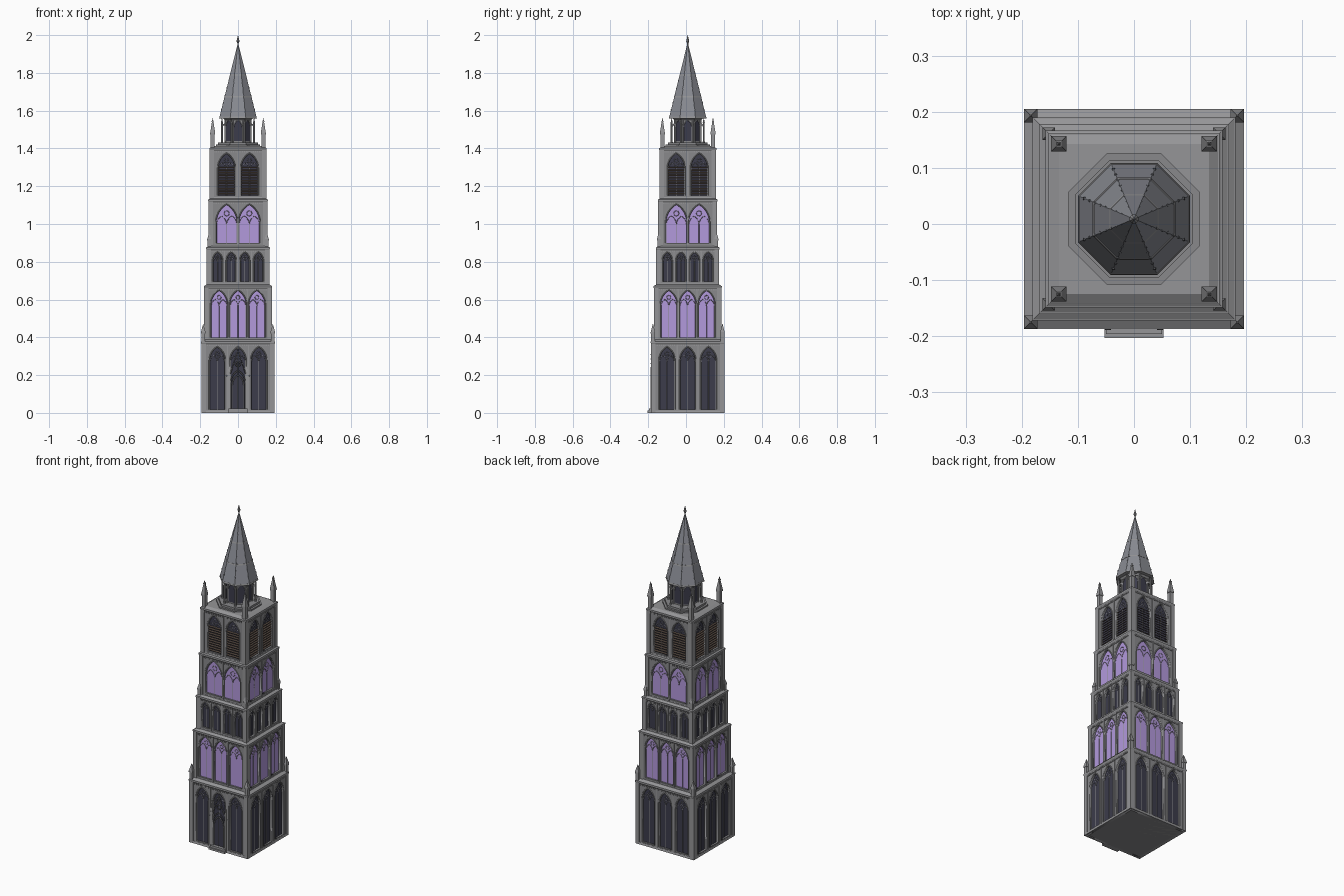
import bpy, bmesh
from math import pi, cos, sin, radians, sqrt
from mathutils import Matrix, Vector

old = bpy.data.objects.get("Cube")
if old:
    bpy.data.objects.remove(old)
CY = 0.009  # tower axis sits slightly behind centre because of the door steps


def material(name, *rgb):
    m = bpy.data.materials.new(name)
    m.use_nodes = True
    m.diffuse_color = (*rgb, 1)
    m.node_tree.nodes["Principled BSDF"].inputs["Base Color"].default_value = (*rgb, 1)
    return m


STONE = material("grey stone", 0.25, 0.25, 0.26)
TRIM = material("pale trim stone", 0.3, 0.3, 0.31)
DARK = material("dark glass", 0.045, 0.045, 0.07)
PURPLE = material("violet glass", 0.45, 0.32, 0.72)
SLATE = material("spire slate", 0.25, 0.26, 0.29)
WOOD = material("dark wood", 0.09, 0.065, 0.05)


def add(name, bm, mat):
    me = bpy.data.meshes.new(name)
    bm.to_mesh(me)
    bm.free()
    me.materials.clear()
    me.materials.append(mat)
    for p in me.polygons:
        p.material_index = 0
    ob = bpy.data.objects.new(name, me)
    ob.location.y = CY
    bpy.context.collection.objects.link(ob)
    return ob


def box(bm, centre, size, tilt=0):
    m = Matrix.Translation(centre) @ Matrix.Rotation(tilt, 4, "X") @ Matrix.Diagonal((*size, 1))
    bmesh.ops.create_cube(bm, size=1, matrix=m)


def prism(bm, n, a0, a1, z0, z1, x=0, y=0):
    """n-sided prism given by the half widths at its bottom and top."""
    k = 1 / cos(pi / n)
    m = Matrix.Translation((x, y, (z0 + z1) / 2)) @ Matrix.Rotation(pi / n, 4, "Z")
    bmesh.ops.create_cone(bm, cap_ends=True, segments=n, radius1=a0 * k, radius2=a1 * k,
                          depth=z1 - z0, matrix=m)


def around(name, me, mat, n=4):
    """Repeat a front-facing mesh on n sides of the tower."""
    bm = bmesh.new()
    for _ in range(n):
        bm.from_mesh(me)
        me.transform(Matrix.Rotation(2 * pi / n, 4, "Z"))
    return add(name, bm, mat)


def curve_mesh(outlines, depth, extrude=0, bevel=0, closed=True):
    """Filled or stroked outlines standing upright on the front at a given depth."""
    cu = bpy.data.curves.new("outline", "CURVE")
    cu.dimensions = "3D" if bevel else "2D"
    if bevel:
        cu.bevel_depth, cu.bevel_resolution = bevel, 0
    else:
        cu.fill_mode, cu.extrude = "BOTH", extrude
    for pts in outlines:
        s = cu.splines.new("POLY")
        s.points.add(len(pts) - 1)
        for p, (x, z) in zip(s.points, pts):
            p.co = (x, z, 0, 1)
        s.use_cyclic_u = closed
    tmp = bpy.data.objects.new("outline", cu)
    bpy.context.collection.objects.link(tmp)
    bpy.context.view_layer.update()
    me = bpy.data.meshes.new_from_object(tmp.evaluated_get(bpy.context.evaluated_depsgraph_get()))
    bpy.data.objects.remove(tmp)
    me.transform(Matrix.Translation((0, -depth, 0)) @ Matrix.Rotation(pi / 2, 4, "X"))
    return me


def arch(x, w, z0, top, n=6):
    """Pointed arch outline from right foot, over the point, to left foot."""
    spring = top - w * sqrt(3) / 2
    right = [(x - w / 2 + w * cos(pi / 3 * i / n), spring + w * sin(pi / 3 * i / n)) for i in range(n + 1)]
    left = [(2 * x - px, pz) for px, pz in reversed(right[:-1])]
    return [(x + w / 2, z0)] + right + left + [(x - w / 2, z0)]


def ring(x, z, r, n=8):
    pts = [(x + r * cos(2 * pi * i / n), z + r * sin(2 * pi * i / n)) for i in range(n)]
    return pts + pts[:1]


def pinnacles(name, at, z0, z1, r):
    bm = bmesh.new()
    mid = z0 + (z1 - z0) * 0.45
    for sx in (-1, 1):
        for sy in (-1, 1):
            x, y = sx * at, sy * at
            prism(bm, 4, r * 0.8, r * 0.8, z0, mid, x, y)
            prism(bm, 4, r, r, mid, mid + 0.008, x, y)
            prism(bm, 4, r, 0.001, mid + 0.008, z1, x, y)
            prism(bm, 4, r * 0.4, r * 0.4, z1 - 0.02, z1 - 0.014, x, y)
    add(name, bm, TRIM)


def tier(name, half, z0, z1, centres, w, sill, top, glass):
    t = 0.014
    bm = bmesh.new()
    prism(bm, 4, half - t, half - t, z0, z1)
    add(name + "_core", bm, STONE)
    # pierced walls, panes, mouldings and tracery
    arches = [arch(c, w, sill, top) for c in centres]
    wall = [(-half, z0), (half, z0), (half, z1), (-half, z1)]
    around(name + "_walls", curve_mesh([wall] + arches, half - t / 2, t / 2), STONE)
    around(name + "_panes", curve_mesh(arches, half - t + 0.003, 0.001), glass)
    around(name + "_hoods", curve_mesh([arch(c, w + 0.006, sill, top + 0.006) for c in centres],
                                       half, bevel=0.003, closed=False), TRIM)
    spring = top - w * sqrt(3) / 2
    lines = []
    for c in centres:
        lines += [arch(c + s * w / 4, w / 2, sill, spring + w * 0.33) for s in (-1, 1)]
        lines.append(ring(c, spring + w * 0.46, w * 0.13))
    around(name + "_tracery", curve_mesh(lines, half - t + 0.005, bevel=0.0016, closed=False), STONE)
    # corner piers, slim shafts between bays, plinth, cornice and dentils
    bm = bmesh.new()
    for sx in (-1, 1):
        for sy in (-1, 1):
            prism(bm, 4, 0.012, 0.012, z0, z1, sx * (half - 0.008), sy * (half - 0.008))
    prism(bm, 4, half + 0.004, half + 0.001, z0, z0 + 0.012)
    prism(bm, 4, half + 0.001, half + 0.006, z1 - 0.016, z1 - 0.008)
    prism(bm, 4, half + 0.006, half + 0.006, z1 - 0.008, z1)
    prism(bm, 4, half + 0.004, half - 0.012, z1, z1 + 0.01)
    add(name + "_piers_and_cornice", bm, TRIM)
    bm = bmesh.new()
    for a, b in zip(centres, centres[1:]):
        box(bm, ((a + b) / 2, -half, (z0 + z1) / 2), (0.006, 0.006, z1 - z0 - 0.03))
    count = int(half / 0.012)
    for i in range(-count, count + 1):
        box(bm, (i * 0.0115, -half - 0.001, z1 - 0.02), (0.006, 0.006, 0.008))
    me = bpy.data.meshes.new(name)
    bm.to_mesh(me)
    bm.free()
    around(name + "_shafts_and_dentils", me, TRIM)


# Five stacked storeys
tier("base_storey", 0.19, 0, 0.378, (-0.11, 0, 0.11), 0.078, 0.018, 0.345, DARK)
tier("lower_window_storey", 0.175, 0.378, 0.672, (-0.1, 0, 0.1), 0.083, 0.4, 0.645, PURPLE)
tier("gallery_storey", 0.163, 0.672, 0.876, (-0.108, -0.036, 0.036, 0.108), 0.046, 0.695, 0.846, DARK)
tier("upper_window_storey", 0.152, 0.876, 1.13, (-0.06, 0.06), 0.108, 0.9, 1.1, PURPLE)
tier("belfry_storey", 0.146, 1.13, 1.402, (-0.061, 0.061), 0.086, 1.15, 1.37, DARK)
pinnacles("base_pinnacles", 0.184, 0.378, 0.47, 0.012)
pinnacles("gallery_pinnacles", 0.152, 0.876, 0.955, 0.011)
pinnacles("roof_pinnacles", 0.134, 1.402, 1.56, 0.0135)

# Belfry louvres
bm = bmesh.new()
for c in (-0.061, 0.061):
    for i in range(11):
        box(bm, (c, -0.138, 1.16 + i * 0.014), (0.084, 0.012, 0.003), radians(30))
slats = bpy.data.meshes.new("slats")
bm.to_mesh(slats)
bm.free()
around("belfry_louvres", slats, WOOD)

# Front portal: door, jambs, crocketed gable and steps
add_front = [arch(0, 0.062, 0.012, 0.2)]
around("portal_door", curve_mesh(add_front, 0.184, 0.002), DARK, 1)
gable = [(-0.062, 0.195), (-0.04, 0.21), (0, 0.33), (0.04, 0.21), (0.062, 0.195)]
frame = add_front + [arch(0, 0.078, 0.012, 0.225), gable, [(0, 0.012), (0, 0.19)],
                     [(0, 0.32), (0, 0.355)], [(-0.012, 0.341), (0.012, 0.341)],
                     ring(0, 0.258, 0.013)]
around("portal_frame", curve_mesh(frame, 0.191, bevel=0.003, closed=False), TRIM, 1)
bm = bmesh.new()
for s in (-1, 1):
    prism(bm, 4, 0.005, 0.005, 0, 0.22, s * 0.047, -0.192)
    prism(bm, 4, 0.006, 0.0005, 0.22, 0.27, s * 0.047, -0.192)
    for i in range(1, 5):
        box(bm, (s * (0.04 - 0.008 * i), -0.193, 0.214 + 0.024 * i), (0.008, 0.006, 0.006))
add("portal_pinnacles", bm, TRIM)
bm = bmesh.new()
box(bm, (0, -0.195, 0.012), (0.1, 0.02, 0.024))
box(bm, (0, -0.199, 0.006), (0.106, 0.026, 0.012))
add("door_steps", bm, TRIM)

# Octagonal lantern
bm = bmesh.new()
prism(bm, 8, 0.117, 0.117, 1.4, 1.42)
prism(bm, 8, 0.105, 0.105, 1.42, 1.432)
prism(bm, 8, 0.066, 0.066, 1.432, 1.56)
add("lantern_body", bm, STONE)
lancet = [arch(0, 0.044, 1.44, 1.55)]
around("lantern_panes", curve_mesh(lancet, 0.067, 0.001), DARK, 8)
around("lantern_hoods", curve_mesh(lancet, 0.069, bevel=0.002, closed=False), TRIM, 8)
bm = bmesh.new()
for i in range(8):
    a = pi / 8 + i * pi / 4
    x, y = cos(a), sin(a)
    prism(bm, 8, 0.005, 0.005, 1.43, 1.535, 0.092 * x, 0.092 * y)
    prism(bm, 8, 0.007, 0.004, 1.43, 1.442, 0.092 * x, 0.092 * y)
    prism(bm, 8, 0.006, 0.001, 1.535, 1.56, 0.092 * x, 0.092 * y)
    prism(bm, 8, 0.005, 0.005, 1.43, 1.56, 0.073 * x, 0.073 * y)
    m = (Matrix.Rotation(a, 4, "Z") @ Matrix.Translation((0.082, 0, 1.525))
         @ Matrix.Rotation(radians(35), 4, "Y") @ Matrix.Diagonal((0.03, 0.005, 0.007, 1)))
    bmesh.ops.create_cube(bm, size=1, matrix=m)
prism(bm, 8, 0.07, 0.085, 1.55, 1.565)
add("lantern_buttresses", bm, TRIM)

# Spire with bands, ridge ribs, crockets and finial
Z0, Z1, A = 1.565, 1.95, 0.098
bm = bmesh.new()
prism(bm, 8, A, 0.003, Z0, Z1)
add("spire", bm, SLATE)
bm = bmesh.new()
prism(bm, 8, A + 0.002, A, Z0 - 0.006, Z0 + 0.003)
for f in (0.28, 0.58):
    a, z = A * (1 - f), Z0 + (Z1 - Z0) * f
    prism(bm, 8, a + 0.003, a + 0.001, z - 0.003, z + 0.004)
add("spire_bands", bm, TRIM)
bm = bmesh.new()
for i in range(8):
    d = Vector((cos(pi / 8 + i * pi / 4), sin(pi / 8 + i * pi / 4), 0))
    for j in range(1, 10):
        f = j / 10
        p = d * (A / cos(pi / 8) * (1 - f))
        z = Z0 + (Z1 - Z0) * f
        prism(bm, 4, 0.0025, 0.001, z - 0.003, z + 0.005, p.x, p.y)
add("spire_crockets", bm, SLATE)
bm = bmesh.new()
prism(bm, 8, 0.003, 0.003, 1.94, 1.965)
prism(bm, 8, 0.003, 0.008, 1.955, 1.968)
prism(bm, 8, 0.008, 0.0005, 1.968, 2.0)
add("spire_finial", bm, TRIM)
